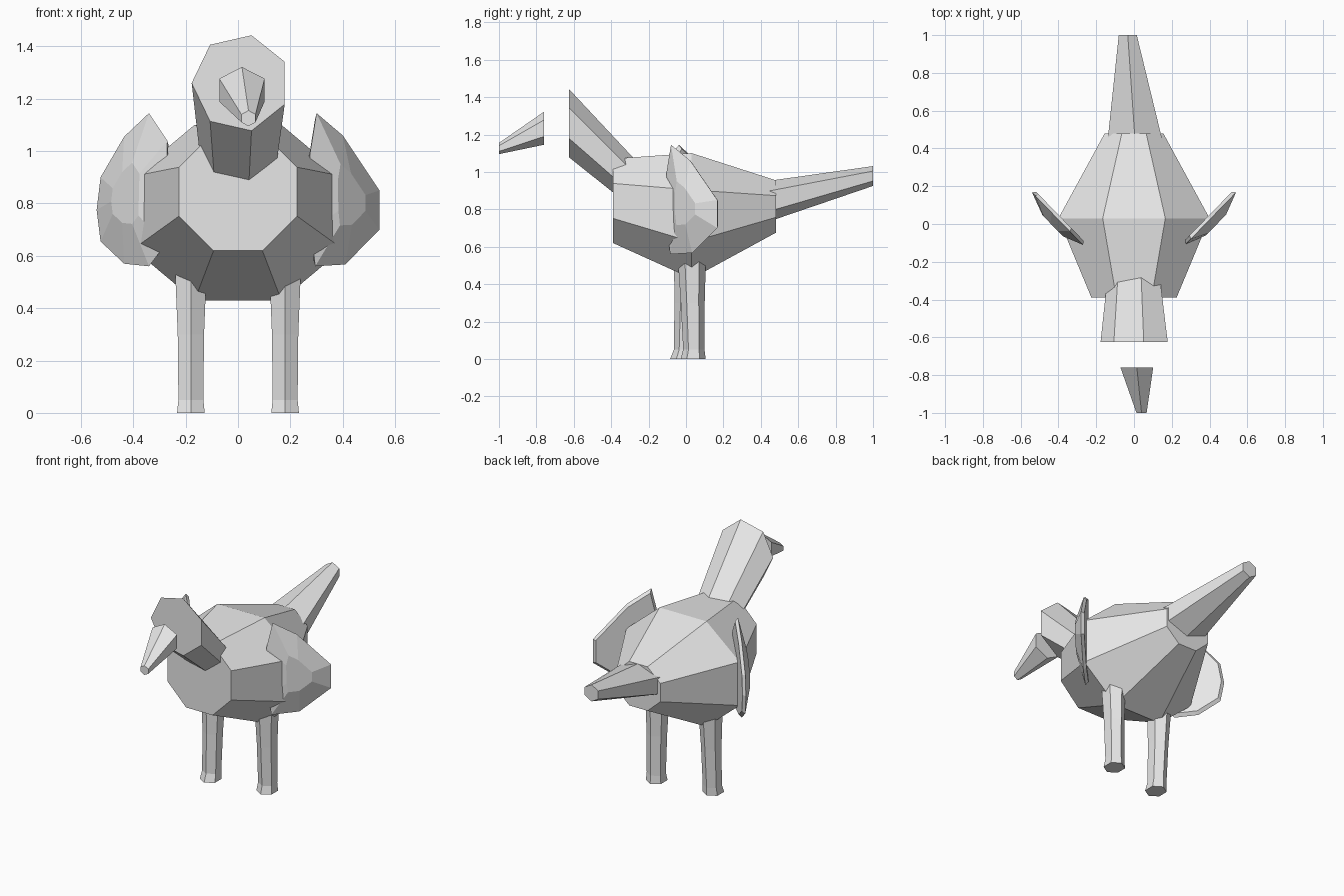
import bpy, bmesh
from math import cos, sin, pi, radians
from mathutils import Vector

cube = bpy.data.objects.get("Cube")
if cube:
    bpy.data.objects.remove(cube, do_unlink=True)

grey = bpy.data.materials.new("plain_grey")
grey.use_nodes = True
grey.diffuse_color = (0.8, 0.8, 0.8, 1)
grey.node_tree.nodes["Principled BSDF"].inputs["Base Color"].default_value = (0.8, 0.8, 0.8, 1)


def loft(name, rings):
    """Skin a list of equal point rings and cap both ends."""
    bm = bmesh.new()
    rows = [[bm.verts.new(p) for p in ring] for ring in rings]
    for a, b in zip(rows, rows[1:]):
        for i in range(len(a)):
            j = (i + 1) % len(a)
            bm.faces.new((a[i], a[j], b[j], b[i]))
    bm.faces.new(rows[0])
    bm.faces.new(rows[-1])
    bmesh.ops.recalc_face_normals(bm, faces=bm.faces)
    mesh = bpy.data.meshes.new(name)
    bm.to_mesh(mesh)
    bm.free()
    mesh.materials.append(grey)
    obj = bpy.data.objects.new(name, mesh)
    bpy.context.collection.objects.link(obj)
    return obj


def upright_ring(sides, start, x, y, z, rx, rz):
    """Polygon facing along y."""
    angles = [radians(start) + 2 * pi * i / sides for i in range(sides)]
    return [(x + rx * cos(a), y, z + rz * sin(a)) for a in angles]


def flat_ring(sides, start, x, y, z, rx, ry):
    """Polygon facing along z."""
    return [(px, y + (pz - z) * ry, z)
            for px, _, pz in upright_ring(sides, start, x, 0, z, rx, 1)]


# Eight-sided body
loft("body", [
    upright_ring(8, 22.5, 0, -0.39, 0.845, 0.244, 0.244),
    upright_ring(8, 22.5, 0, 0.03, 0.765, 0.433, 0.363),
    upright_ring(8, 22.5, 0, 0.48, 0.815, 0.168, 0.152),
])

# Seven-sided neck and head, sunk into the body
loft("neck", [
    upright_ring(7, 180, 0.01, -0.625, 1.26, 0.187, 0.187),
    upright_ring(7, 180, 0.005, -0.25, 0.91, 0.142, 0.135),
])

# Six-sided beak floating ahead of the head
loft("beak", [
    upright_ring(6, 90, 0.015, -0.76, 1.233, 0.1, 0.088),
    upright_ring(6, 90, 0.04, -1.0, 1.125, 0.031, 0.03),
])

# Six-sided tail
loft("tail", [
    upright_ring(6, 90, 0.007, 0.42, 0.838, 0.172, 0.111),
    upright_ring(6, 90, -0.033, 1.0, 0.978, 0.055, 0.053),
])

# Legs with a slightly flared foot, one a little ahead of the other
for name, x, foot_y, ankle_y, hip_y in (
        ("left_leg", 0.18, 0.038, 0.042, 0.03),
        ("right_leg", -0.18, -0.018, -0.008, 0.013)):
    loft(name, [
        flat_ring(6, 90, x, foot_y, 0, 0.061, 0.067),
        flat_ring(6, 90, x, ankle_y, 0.05, 0.055, 0.057),
        flat_ring(6, 90, x, (ankle_y + hip_y) / 2, 0.3, 0.058, 0.064),
        flat_ring(6, 90, x, hip_y, 0.6, 0.072, 0.078),
    ])


# Wings: slanted outlines with a bulged outer side and a thin inner side
def wing(name, side, outline, heart):
    outward = Vector((0.7 * side, -0.7, 0))

    def place(x, z):
        return Vector((x * side, -0.085 + (x - 0.295) * 1.03, z))

    rim = [place(x, z) for x, z in outline]
    centre = place(*heart)

    def layer(scale, offset):
        return [centre + (p - centre) * scale + outward * offset for p in rim]

    loft(name, [layer(0.4, 0.045), rim, layer(0.93, -0.018)])


wing("left_wing", 1, [
    (0.30, 1.145), (0.40, 1.06), (0.54, 0.85), (0.54, 0.70),
    (0.41, 0.567), (0.295, 0.56), (0.28, 0.70), (0.275, 0.99)], (0.40, 0.82))
wing("right_wing", -1, [
    (0.34, 1.145), (0.435, 1.055), (0.525, 0.90), (0.54, 0.775), (0.525, 0.655),
    (0.435, 0.57), (0.34, 0.56), (0.28, 0.64), (0.27, 1.04)], (0.395, 0.83))
